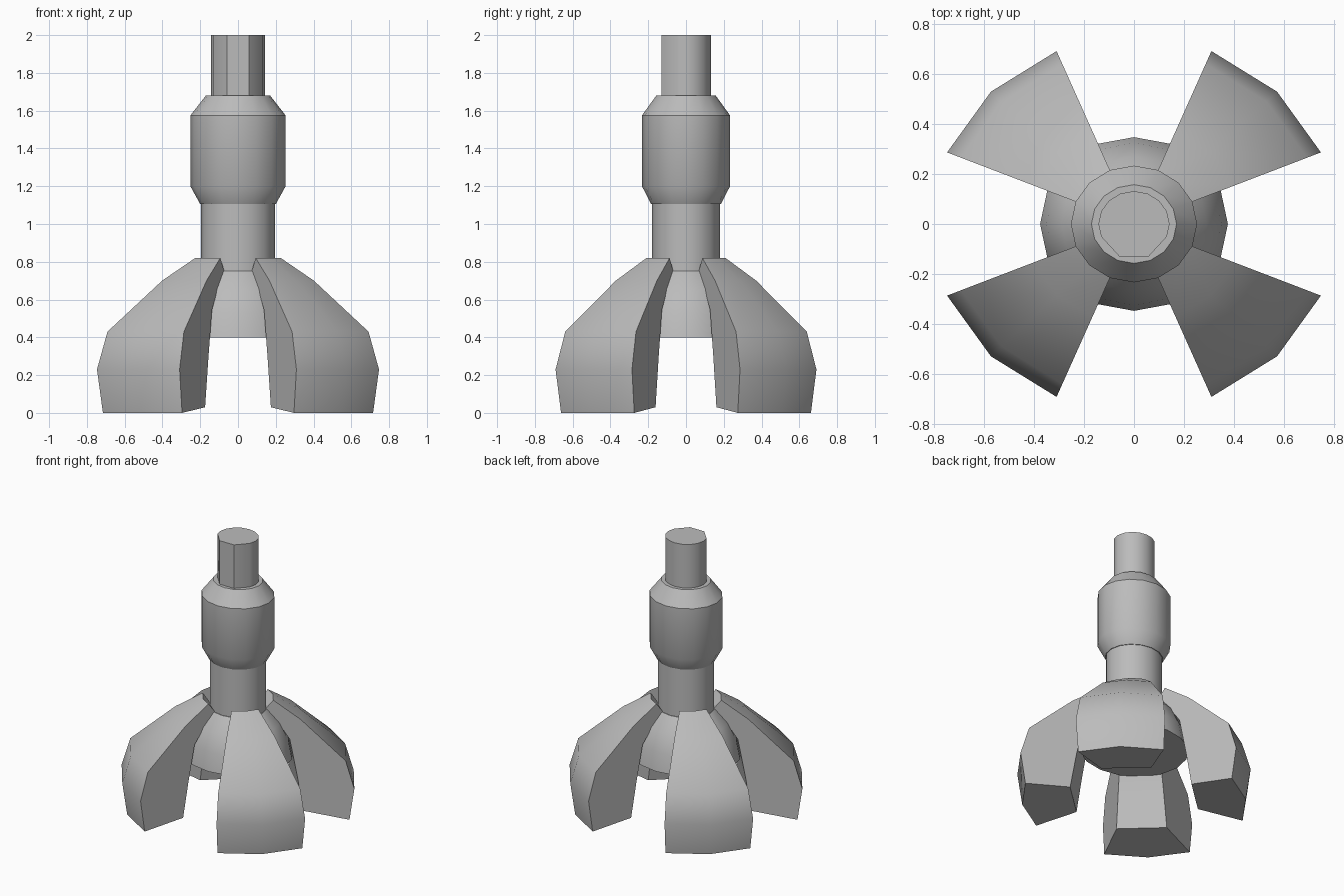
import bpy, bmesh
from math import radians, sin, cos

SIDES = 16
SQUASH = 0.925          # depth is slightly less than width

cube = bpy.data.objects.get("Cube")
if cube:
    bpy.data.objects.remove(cube, do_unlink=True)

steel = bpy.data.materials.new("grey_steel")
steel.use_nodes = True
steel.diffuse_color = (0.5, 0.5, 0.5, 1)
steel.node_tree.nodes["Principled BSDF"].inputs["Base Color"].default_value = (0.5, 0.5, 0.5, 1)


def polar(r, deg, z):
    return (r * cos(radians(deg)), SQUASH * r * sin(radians(deg)), z)


def finish(bm, name):
    bmesh.ops.recalc_face_normals(bm, faces=bm.faces)
    mesh = bpy.data.meshes.new(name)
    bm.to_mesh(mesh)
    bm.free()
    mesh.materials.append(steel)
    obj = bpy.data.objects.new(name, mesh)
    bpy.context.collection.objects.link(obj)
    bpy.ops.object.select_all(action='DESELECT')
    obj.select_set(True)
    bpy.context.view_layer.objects.active = obj
    bpy.ops.object.shade_smooth_by_angle(angle=radians(33))
    return obj


def stack(bm, rings):
    """Skin closed rings of equal length and cap both ends."""
    rows = [[bm.verts.new(p) for p in ring] for ring in rings]
    for a, b in zip(rows, rows[1:]):
        for i in range(len(a)):
            j = (i + 1) % len(a)
            bm.faces.new((a[i], a[j], b[j], b[i]))
    bm.faces.new(rows[0])
    bm.faces.new(rows[-1])


def lathe(name, profile):
    bm = bmesh.new()
    stack(bm, [[polar(r, i * 360 / SIDES, z) for i in range(SIDES)] for r, z in profile])
    return finish(bm, name)


# Central column
lathe("hub_dome", [(0.375, 0.4), (0.35, 0.53), (0.29, 0.655), (0.2, 0.75)])
lathe("neck", [(0.195, 0.72), (0.195, 1.13)])
lathe("collar", [(0.2, 1.105), (0.252, 1.2), (0.252, 1.575), (0.17, 1.68)])

# Drive shaft: round at the back, broad flats at the front
angles = [-22.5 + i * 22.5 for i in range(11)]
outline = [polar(0.142, a, 0)[:2] for a in angles] + [(-0.058, -0.13), (0.058, -0.13)]
bm = bmesh.new()
stack(bm, [[(x, y, z) for x, y in outline] for z in (1.62, 2.0)])
finish(bm, "drive_shaft")

# Four claw legs, each a curved wedge of the outer shell
OUTER = [(0.774, 0), (0.808, 0.23), (0.748, 0.43), (0.435, 0.70), (0.245, 0.82)]
INNER = [(0.455, 0.03), (0.41, 0.29), (0.36, 0.545), (0.27, 0.67), (0.19, 0.75)]


def leg(name, middle):
    bm = bmesh.new()
    rings = []
    for (ro, zo), (ri, zi) in zip(OUTER, INNER):
        ring = [polar(ro, middle + d, zo) for d in (-22.5, 0, 22.5)]
        ring += [polar(ri, middle + d, zi) for d in (22.5, -22.5)]
        rings.append(ring)
    stack(bm, rings)
    return finish(bm, name)


for name, middle in (("back_left_leg", 45), ("back_right_leg", 135),
                     ("front_right_leg", 225), ("front_left_leg", 315)):
    leg(name, middle)
